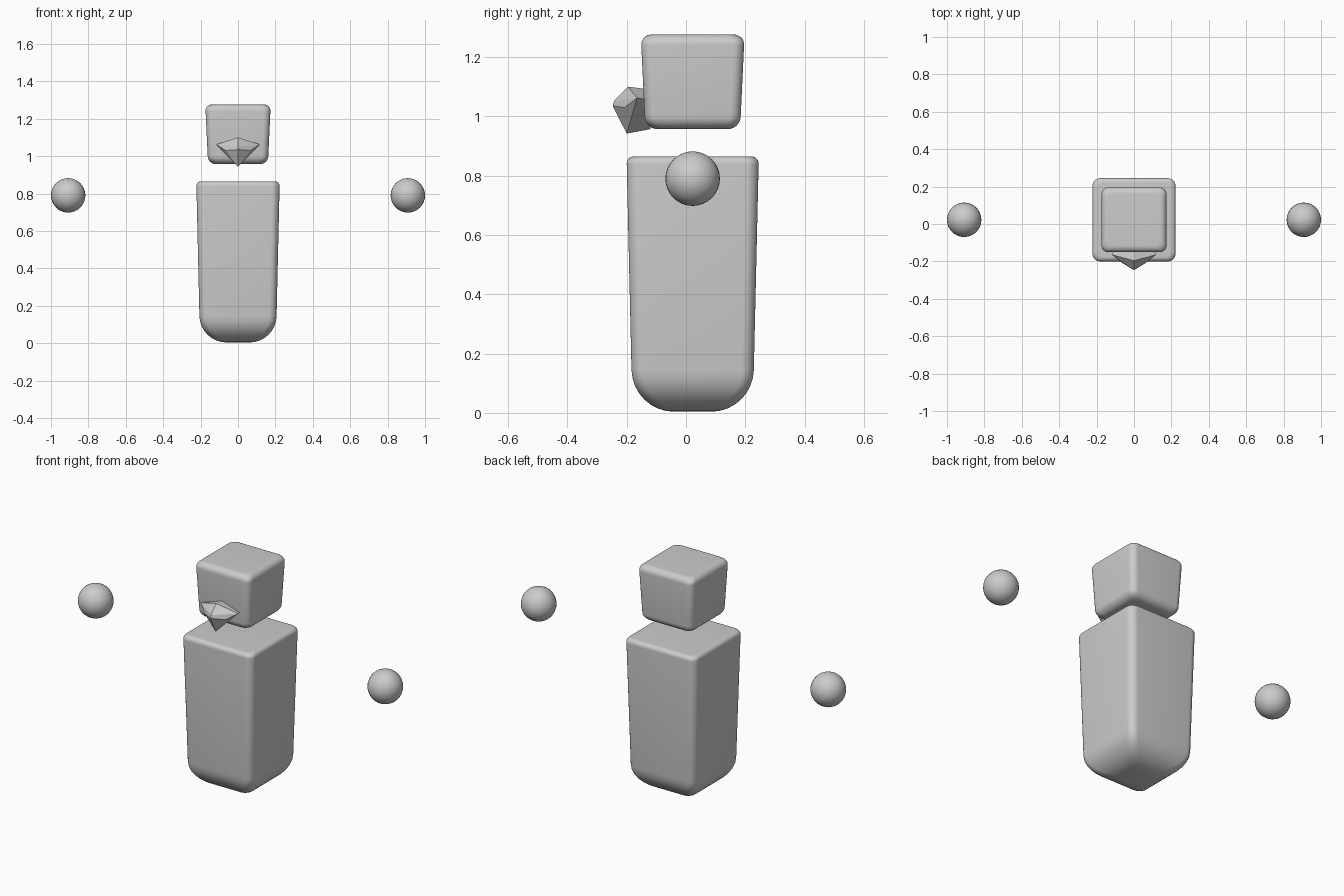
import bpy, bmesh
from math import sin, cos, pi

if "Cube" in bpy.data.objects:
    bpy.data.objects.remove(bpy.data.objects["Cube"])

CY = 0.0225  # common centre line in y
STEPS = 8


def finish(name, bm, smooth=None):
    bmesh.ops.recalc_face_normals(bm, faces=bm.faces[:])
    mesh = bpy.data.meshes.new(name)
    bm.to_mesh(mesh)
    bm.free()
    ob = bpy.data.objects.new(name, mesh)
    bpy.context.collection.objects.link(ob)
    if smooth:
        bpy.ops.object.select_all(action='DESELECT')
        ob.select_set(True)
        bpy.context.view_layer.objects.active = ob
        bpy.ops.object.shade_smooth_by_angle(angle=smooth)
    return ob


def rounded_block(name, z0, z1, half0, half1, r_bottom, r_top, r_side):
    """Tapered block lofted from rounded squares, with its own radius at each end."""
    levels = []
    for i in range(STEPS + 1):
        a = pi / 2 * i / STEPS
        levels.append((z0 + r_bottom * (1 - cos(a)), r_bottom * (1 - sin(a))))
    for i in range(STEPS + 1):
        a = pi / 2 * i / STEPS
        levels.append((z1 - r_top * (1 - sin(a)), r_top * (1 - cos(a))))
    bm = bmesh.new()
    rings = []
    for z, inset in levels:
        h = half0 + (half1 - half0) * (z - z0) / (z1 - z0) - inset
        ring = []
        for q, (sx, sy) in enumerate([(1, 1), (-1, 1), (-1, -1), (1, -1)]):
            for i in range(STEPS + 1):
                a = pi / 2 * (q + i / STEPS)
                ring.append(bm.verts.new((sx * (h - r_side) + r_side * cos(a),
                                          CY + sy * (h - r_side) + r_side * sin(a), z)))
        rings.append(ring)
    n = len(rings[0])
    for lo, hi in zip(rings, rings[1:]):
        for i in range(n):
            j = (i + 1) % n
            bm.faces.new((lo[i], lo[j], hi[j], hi[i]))
    bm.faces.new(rings[0][::-1])
    bm.faces.new(rings[-1])
    return finish(name, bm, 0.6)


# Body and floating head
rounded_block("body", 0.004, 0.865, 0.203, 0.223, 0.14, 0.025, 0.042)
rounded_block("head", 0.957, 1.276, 0.160, 0.175, 0.042, 0.036, 0.036)

# Floating hands
for side, name in ((-1, "left_hand"), (1, "right_hand")):
    bm = bmesh.new()
    bmesh.ops.create_uvsphere(bm, u_segments=32, v_segments=16, radius=0.092)
    bmesh.ops.translate(bm, verts=bm.verts[:], vec=(side * 0.908, CY, 0.79))
    finish(name, bm, 0.6)

# Faceted beak: hull of the mid-line points and mirrored side points
bm = bmesh.new()
middle = [(-0.247, 1.035), (-0.243, 1.052), (-0.196, 1.10), (-0.13, 1.092),
          (-0.20, 0.942), (-0.12, 0.957)]
sides = [(0.117, -0.165, 1.062), (0.065, -0.207, 1.03), (0.10, -0.12, 1.055)]
for y, z in middle:
    bm.verts.new((0, y, z))
for x, y, z in sides:
    for s in (-1, 1):
        bm.verts.new((s * x, y, z))
hull = bmesh.ops.convex_hull(bm, input=bm.verts[:])
bmesh.ops.delete(bm, geom=[v for v in hull["geom_interior"] if isinstance(v, bmesh.types.BMVert)],
                 context='VERTS')
finish("beak", bm)
